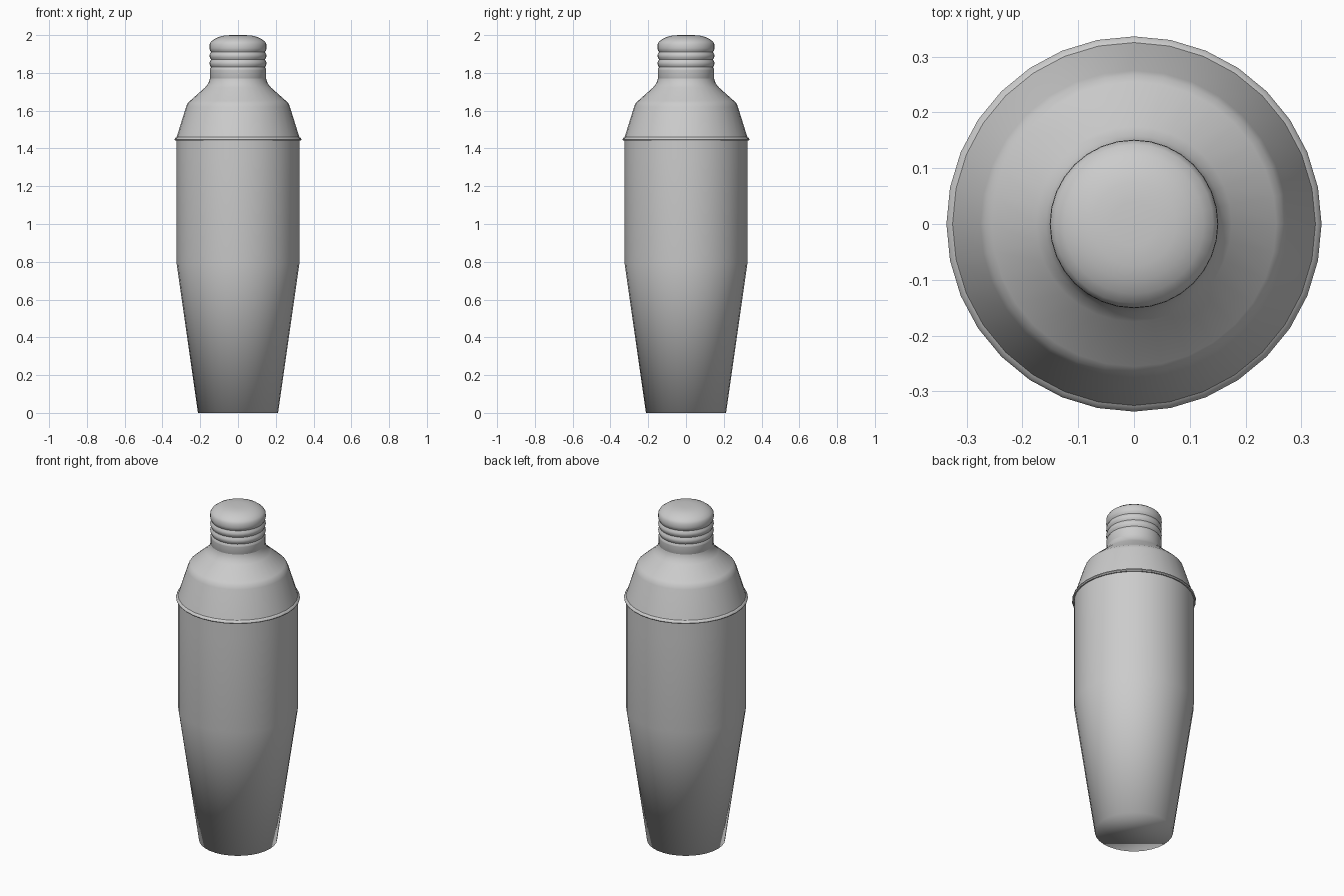
import bpy, bmesh, math

if "Cube" in bpy.data.objects:
    bpy.data.objects.remove(bpy.data.objects["Cube"])

SIDES = 32


def lathe(name, profile, cap_bottom=False, cap_top=False, angle=None):
    """Revolve (radius, height) points, listed from bottom to top, about z."""
    bm = bmesh.new()
    rings = []
    for r, z in profile:
        rings.append([bm.verts.new((r * math.cos(2 * math.pi * i / SIDES),
                                    r * math.sin(2 * math.pi * i / SIDES), z))
                      for i in range(SIDES)])
    for a, b in zip(rings, rings[1:]):
        for i in range(SIDES):
            j = (i + 1) % SIDES
            bm.faces.new((a[i], a[j], b[j], b[i]))
    if cap_bottom:
        bm.faces.new(rings[0][::-1])
    if cap_top:
        bm.faces.new(rings[-1])
    mesh = bpy.data.meshes.new(name)
    bm.to_mesh(mesh)
    bm.free()
    obj = bpy.data.objects.new(name, mesh)
    bpy.context.collection.objects.link(obj)
    bpy.ops.object.select_all(action='DESELECT')
    obj.select_set(True)
    bpy.context.view_layer.objects.active = obj
    if angle is None:
        bpy.ops.object.shade_smooth()
    else:
        bpy.ops.object.shade_smooth_by_angle(angle=math.radians(angle))
    return obj


# Tapered tin with a straight upper half
lathe("shaker_body", [(0.212, 0), (0.325, 0.79), (0.325, 1.35), (0.325, 1.445)],
      cap_bottom=True)

# Shoulder with overhanging lip, rising to the neck
lathe("shoulder", [(0.32, 1.441), (0.332, 1.441), (0.336, 1.447), (0.333, 1.455),
                   (0.325, 1.46), (0.275, 1.62), (0.267, 1.64), (0.255, 1.651),
                   (0.175, 1.722), (0.158, 1.743), (0.150, 1.765), (0.146, 1.79)],
      angle=40)

# Cap: plain skirt, three grooves, then a domed top
cap = [(0.142, 1.755), (0.149, 1.77), (0.149, 1.815)]
for k in range(3):
    z = 1.83 + 0.04 * k
    cap += [(0.149, z - 0.011), (0.143, z), (0.149, z + 0.011), (0.151, z + 0.02)]
cap += [(0.150, 1.953), (0.142, 1.966), (0.125, 1.979), (0.102, 1.99),
        (0.075, 1.997), (0.04, 2.0)]
lathe("cap", cap, cap_top=True, angle=50)
